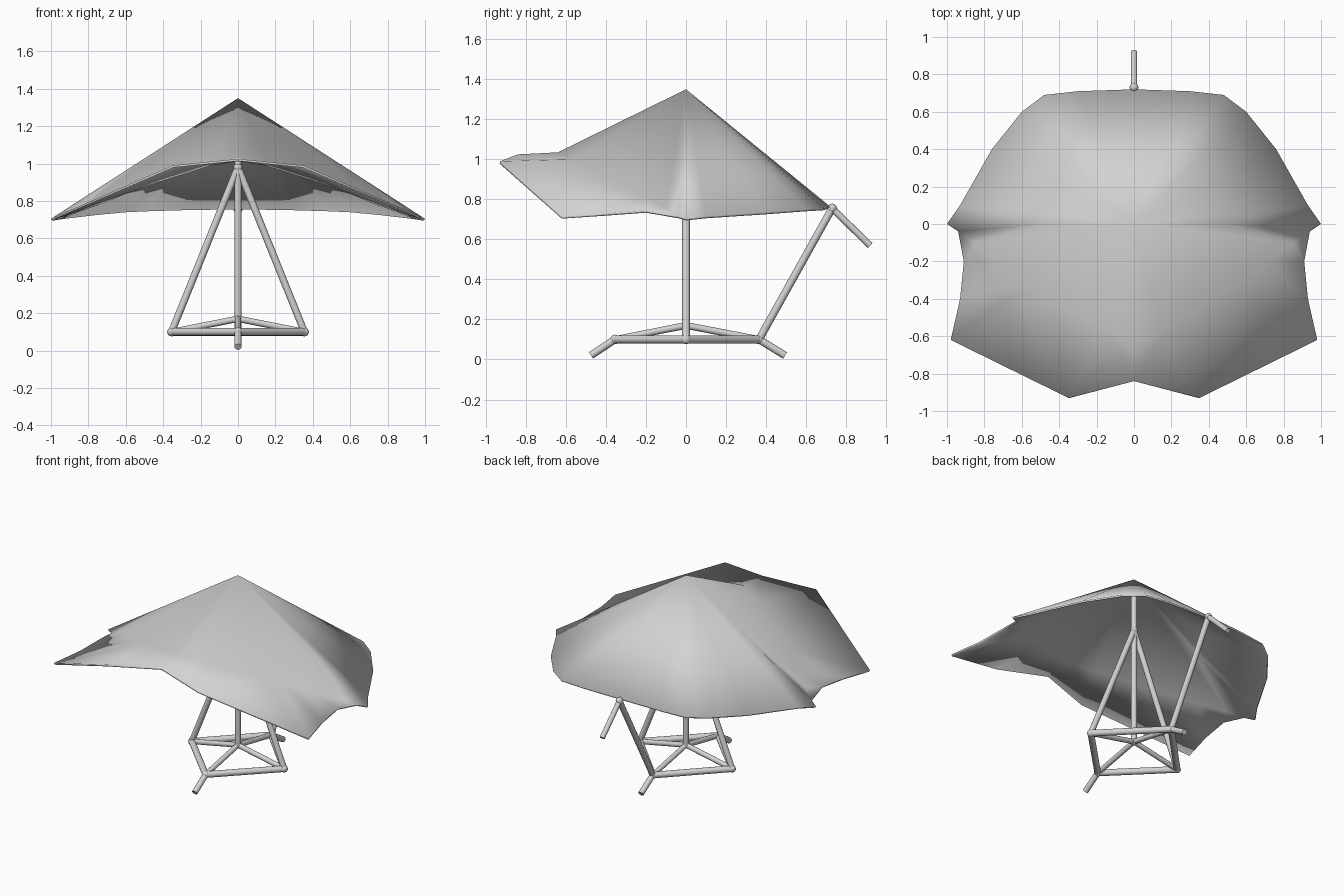
import bpy
import bmesh
from mathutils import Vector

cube = bpy.data.objects.get("Cube")
if cube:
    bpy.data.objects.remove(cube)

grey = bpy.data.materials.new("light_grey")
grey.use_nodes = True
tone = (0.65, 0.65, 0.65, 1)
grey.diffuse_color = tone
grey.node_tree.nodes["Principled BSDF"].inputs["Base Color"].default_value = tone


def finish(bm, name, angle=0.7):
    mesh = bpy.data.meshes.new(name)
    bm.to_mesh(mesh)
    bm.free()
    mesh.materials.append(grey)
    obj = bpy.data.objects.new(name, mesh)
    bpy.context.collection.objects.link(obj)
    bpy.ops.object.select_all(action="DESELECT")
    bpy.context.view_layer.objects.active = obj
    obj.select_set(True)
    bpy.ops.object.shade_smooth_by_angle(angle=angle)
    return obj


def tube(name, start, end, radius=0.019):
    a, b = Vector(start), Vector(end)
    bm = bmesh.new()
    bmesh.ops.create_cone(bm, cap_ends=True, segments=12, radius1=radius,
                          radius2=radius, depth=(b - a).length)
    bm.transform((b - a).to_track_quat("Z", "Y").to_matrix().to_4x4())
    bmesh.ops.translate(bm, verts=bm.verts, vec=(a + b) / 2)
    return finish(bm, name)


def joint(name, centre, radius=0.024):
    bm = bmesh.new()
    bmesh.ops.create_uvsphere(bm, u_segments=12, v_segments=8, radius=radius)
    bmesh.ops.translate(bm, verts=bm.verts, vec=centre)
    return finish(bm, name)


# Canopy: half of the ribs, from the back centre round to the front centre
apex = Vector((0, 0, 1.35))
back_rim = [(0, 0.72, 0.765), (0.3, 0.71, 0.76), (0.48, 0.69, 0.755), (0.6, 0.6, 0.75),
            (0.76, 0.4, 0.735), (0.93, 0.1, 0.715), (1, 0, 0.705)]
ribs = [(apex.lerp(Vector(p), 0.5), Vector(p)) for p in back_rim]
# Front ribs bend at a crease before running out to the flap edge
ribs += [(Vector(m), Vector(p)) for m, p in (
    ((0.85, -0.10, 0.755), (0.94, -0.04, 0.715)),
    ((0.72, -0.20, 0.80), (0.91, -0.2, 0.745)),
    ((0.57, -0.32, 0.865), (0.93, -0.4, 0.73)),
    ((0.45, -0.40, 0.905), (0.98, -0.62, 0.715)),
    ((0.15, -0.57, 1.0), (0.35, -0.93, 0.99)),
    ((0, -0.64, 1.035), (0, -0.84, 1.025)))]

bm = bmesh.new()
top = bm.verts.new(apex)
rows = [(bm.verts.new(m), bm.verts.new(p)) for m, p in ribs]
for (m0, p0), (m1, p1) in zip(rows, rows[1:]):
    bm.faces.new((top, m1, m0))
    bm.faces.new((m0, m1, p1, p0))
# Mirror the half across the middle
copy = bmesh.ops.duplicate(bm, geom=bm.verts[:] + bm.edges[:] + bm.faces[:])["geom"]
for v in copy:
    if isinstance(v, bmesh.types.BMVert):
        v.co.x = -v.co.x
bmesh.ops.remove_doubles(bm, verts=bm.verts, dist=0.001)
bmesh.ops.recalc_face_normals(bm, faces=bm.faces)
if sum(f.normal.z for f in bm.faces) < 0:
    bmesh.ops.reverse_faces(bm, faces=bm.faces)
bmesh.ops.triangulate(bm, faces=bm.faces)
canopy = finish(bm, "canopy", 0.9)
solid = canopy.modifiers.new("cloth_thickness", "SOLIDIFY")
solid.thickness = 0.012
solid.offset = -1

# Base ring, spokes and hub
hub = (0, 0, 0.17)
corners = {"left": (0.355, 0, 0.1), "back": (0, 0.365, 0.1),
           "right": (-0.355, 0, 0.1), "front": (0, -0.355, 0.1)}
sides = list(corners)
for i, side in enumerate(sides):
    here, following = corners[side], corners[sides[(i + 1) % 4]]
    tube("base_rail_" + side, here, following, 0.021)
    tube("base_spoke_" + side, here, hub, 0.017)
    joint("base_joint_" + side, here)
joint("hub_joint", hub)

# Feet, mast and braces
tube("front_foot", corners["front"], (0, -0.475, 0.02))
tube("back_foot", corners["back"], (0, 0.495, 0.02))
tube("mast", hub, (0, 0, 1.32))
mast_joint = (0, 0, 0.98)
for side in ("left", "right"):
    tube("brace_" + side, corners[side], mast_joint)
joint("brace_joint", mast_joint)

# Back strut and tail pole
strut_top = (0, 0.73, 0.755)
tube("back_strut", corners["back"], strut_top)
tube("tail_pole", strut_top, (0, 0.92, 0.57), 0.017)
joint("strut_joint", strut_top)
